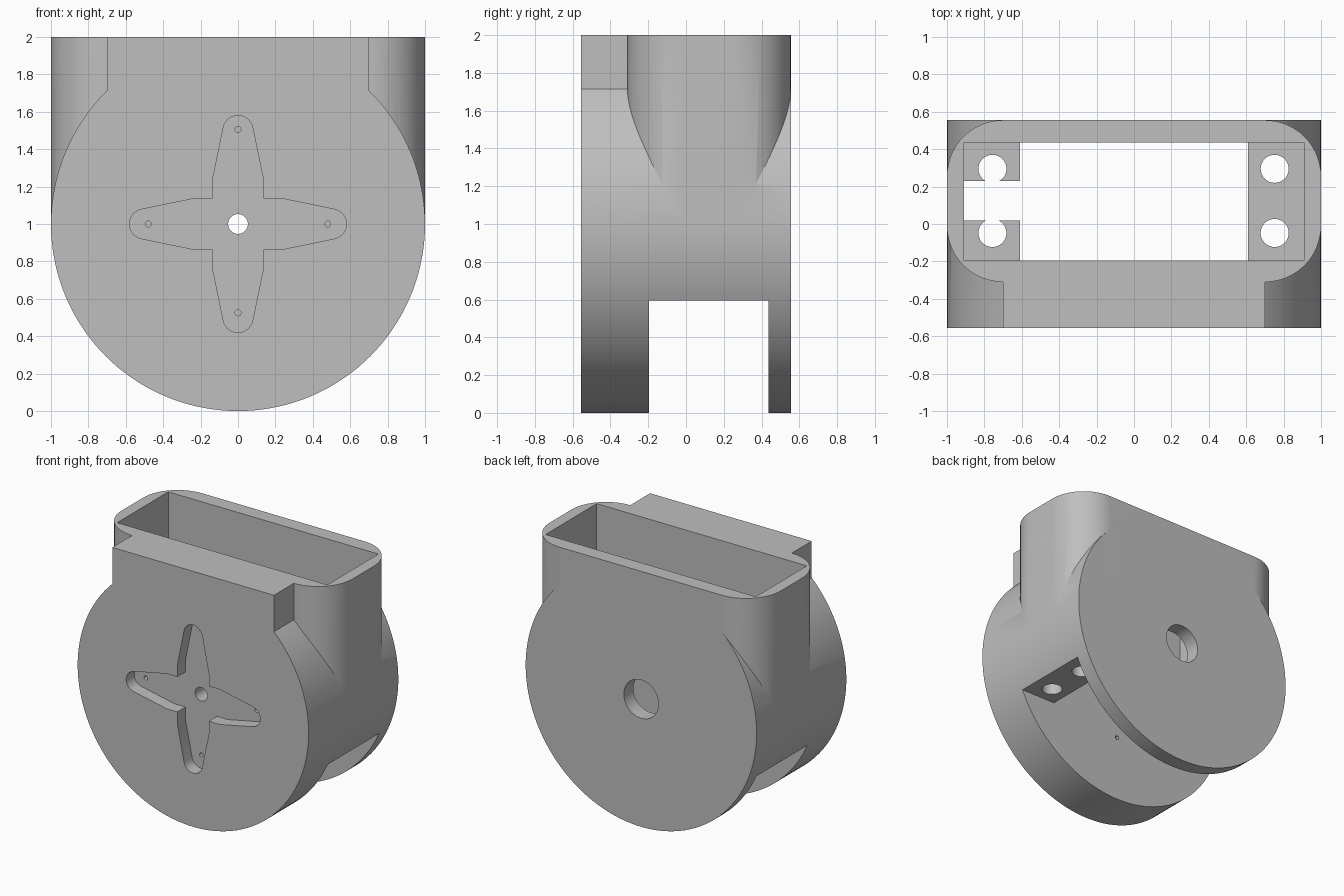
import bpy, bmesh, math
from mathutils import Matrix, Vector

if "Cube" in bpy.data.objects:
    bpy.data.objects.remove(bpy.data.objects["Cube"], do_unlink=True)

grey = bpy.data.materials.new("plain grey")
grey.use_nodes = True
grey.diffuse_color = (0.52, 0.52, 0.52, 1)
grey.node_tree.nodes["Principled BSDF"].inputs["Base Color"].default_value = (0.52, 0.52, 0.52, 1)


def arc(cx, cy, r, start, end, steps):
    return [(cx + r * math.cos(math.radians(start + (end - start) * i / steps)),
             cy + r * math.sin(math.radians(start + (end - start) * i / steps)))
            for i in range(steps + 1)]


def circle(cx, cy, r, steps):
    return arc(cx, cy, r, 0, 360, steps)[:-1]


def rect(x0, x1, y0, y1):
    return [(x0, y0), (x1, y0), (x1, y1), (x0, y1)]


def prism(name, outline, lo, hi, axis):
    """Extrude an outline: axis Z uses (x, y) points, axis Y uses (x, z) points."""
    place = (lambda p, d: (p[0], p[1], d)) if axis == "Z" else (lambda p, d: (p[0], d, p[1]))
    bm = bmesh.new()
    face = bm.faces.new([bm.verts.new(place(p, lo)) for p in outline])
    shift = Vector(place((0, 0), hi - lo))
    new = bmesh.ops.extrude_face_region(bm, geom=[face])["geom"]
    bmesh.ops.translate(bm, vec=shift, verts=[v for v in new if isinstance(v, bmesh.types.BMVert)])
    bmesh.ops.recalc_face_normals(bm, faces=bm.faces)
    mesh = bpy.data.meshes.new(name)
    bm.to_mesh(mesh)
    bm.free()
    mesh.materials.append(grey)
    obj = bpy.data.objects.new(name, mesh)
    bpy.context.collection.objects.link(obj)
    return obj


def combine(target, tool, operation):
    mod = target.modifiers.new("combine", "BOOLEAN")
    mod.operation, mod.solver, mod.object = operation, "EXACT", tool
    bpy.context.view_layer.objects.active = target
    bpy.ops.object.modifier_apply(modifier=mod.name)
    bpy.data.objects.remove(tool, do_unlink=True)


# Round drum with a rounded neck and a flat front slab
body = prism("servo_housing", circle(0, 1, 1, 144), -0.555, 0.555, "Y")
r = 0.3
neck = (arc(0.7, 0.255, r, 0, 90, 16) + arc(-0.7, 0.255, r, 90, 180, 16)
        + arc(-0.7, -0.01, r, 180, 270, 16) + arc(0.7, -0.01, r, 270, 360, 16))
combine(body, prism("neck", neck, 1, 2, "Z"), "UNION")
combine(body, prism("front_slab", rect(-0.7, 0.7, 1, 2), -0.555, -0.2, "Y"), "UNION")

# Cavity: wide top pocket, narrow shaft between the ledges, open bottom slot
half = [(0.91, 2.1), (0.91, 1.6), (0.61, 1.6), (0.61, 0.595), (1.1, 0.595), (1.1, -0.1)]
cavity = half + [(-x, z) for x, z in reversed(half)]
combine(body, prism("cavity", cavity, -0.195, 0.437, "Y"), "DIFFERENCE")

# Cable notch and screw holes through the ledges
combine(body, prism("cable_notch", rect(-0.91, -0.5, 0.02, 0.23), 0.5, 1.7, "Z"), "DIFFERENCE")
for x in (-0.757, 0.752):
    for y in (-0.048, 0.295):
        combine(body, prism("screw_hole", circle(x, y, 0.075, 32), 0.5, 1.7, "Z"), "DIFFERENCE")

# Cross-shaped horn recess in the front face
arm = [(0.137, -0.137), (0.23, -0.137)] + arc(0.5, 0, 0.08, -78, 78, 14) + [(0.23, 0.137)]
cross = []
for quarter in range(4):
    turn = Matrix.Rotation(quarter * math.pi / 2, 2)
    cross += [tuple(turn @ Vector(p) + Vector((0, 1))) for p in arm]
combine(body, prism("horn_recess", cross, -0.7, -0.455, "Y"), "DIFFERENCE")

# Centre hole, horn screw holes and rear access hole
combine(body, prism("centre_hole", circle(0, 1, 0.053, 32), -0.7, 0, "Y"), "DIFFERENCE")
for x, z in ((0.48, 1), (-0.48, 1), (0, 1.505), (0, 0.525)):
    combine(body, prism("pin_hole", circle(x, z, 0.016, 16), -0.7, 0, "Y"), "DIFFERENCE")
combine(body, prism("rear_hole", circle(0, 1, 0.15, 48), 0.3, 0.7, "Y"), "DIFFERENCE")

# Smooth curves, crisp edges
body.select_set(True)
bpy.context.view_layer.objects.active = body
bpy.ops.object.shade_smooth_by_angle(angle=math.radians(25))
